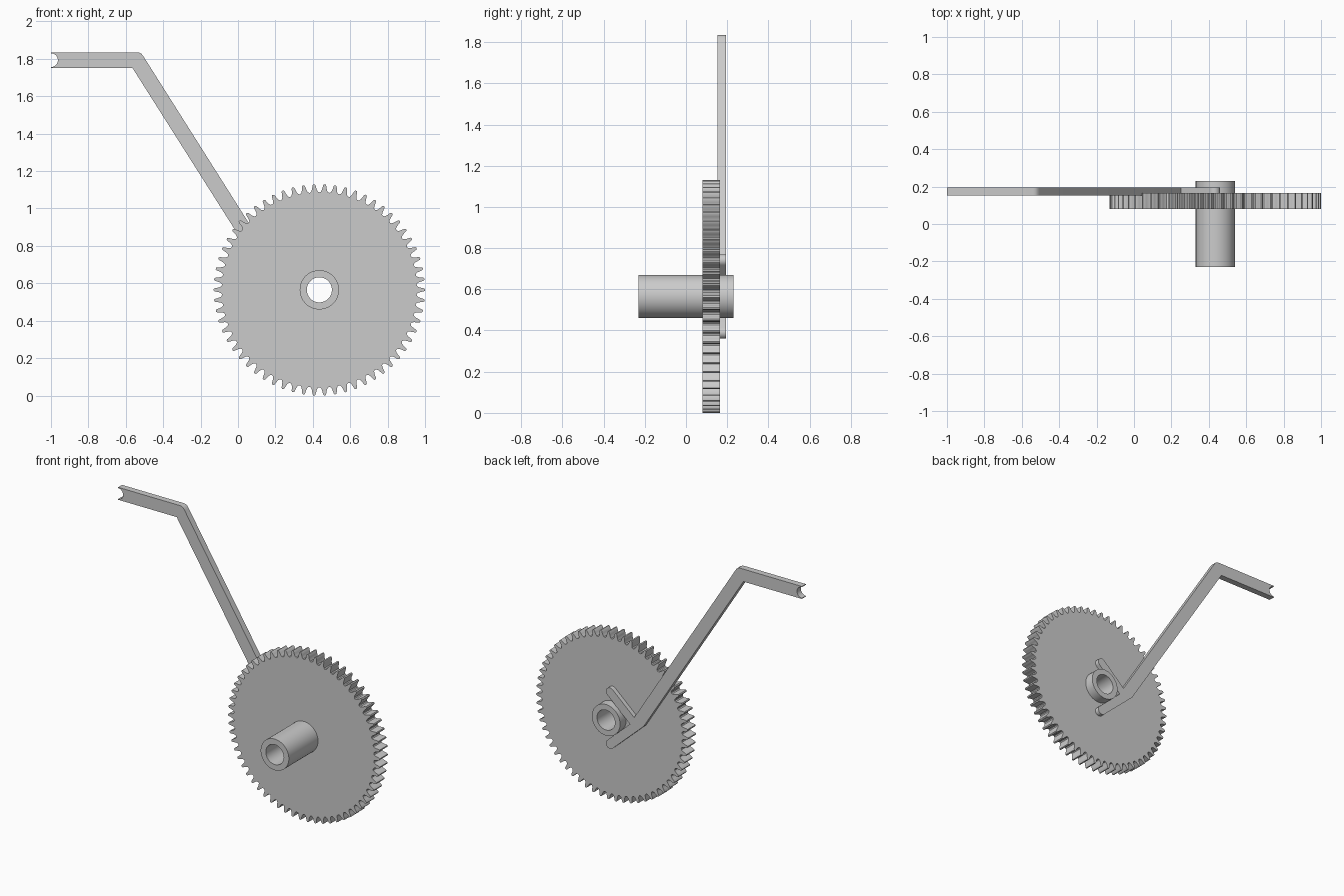
import bpy, bmesh
from math import sin, cos, pi, radians

if "Cube" in bpy.data.objects:
    bpy.data.objects.remove(bpy.data.objects["Cube"])

CX, CZ = 0.435, 0.565      # shared axle of gear, tube and fork


def arc(cx, cz, r, a0, a1, n):
    """Points on an arc, angles in degrees, both ends included."""
    return [(cx + r * cos(radians(a0 + (a1 - a0) * i / n)),
             cz + r * sin(radians(a0 + (a1 - a0) * i / n))) for i in range(n + 1)]


def circle(r, n):
    return arc(CX, CZ, r, 0, 360, n)[:-1]


def plate(name, loops, y0, y1):
    """Fill closed x/z loops (later loops are holes) and extrude from y0 to y1."""
    curve = bpy.data.curves.new(name, 'CURVE')
    curve.dimensions = '2D'
    curve.fill_mode = 'BOTH'
    curve.extrude = (y1 - y0) / 2
    for pts in loops:
        s = curve.splines.new('POLY')
        s.points.add(len(pts) - 1)
        for p, (x, z) in zip(s.points, pts):
            p.co = (x, z, 0, 1)
        s.use_cyclic_u = True
    ob = bpy.data.objects.new(name, curve)
    bpy.context.collection.objects.link(ob)
    ob.location.y = (y0 + y1) / 2
    ob.rotation_euler.x = pi / 2
    bpy.ops.object.select_all(action='DESELECT')
    bpy.context.view_layer.objects.active = ob
    ob.select_set(True)
    bpy.ops.object.convert(target='MESH')
    ob = bpy.context.view_layer.objects.active
    bm = bmesh.new()
    bm.from_mesh(ob.data)
    bmesh.ops.remove_doubles(bm, verts=bm.verts, dist=1e-5)
    bmesh.ops.recalc_face_normals(bm, faces=bm.faces)
    bm.to_mesh(ob.data)
    bm.free()
    bpy.ops.object.shade_smooth_by_angle(angle=radians(30))
    return ob


# Gear wheel: one rounded tooth repeated round the rim
TEETH = 62
half = [(0.07, 0.565), (0.14, 0.560), (0.20, 0.545), (0.26, 0.533), (0.36, 0.524)]
tooth = [(-f, r) for f, r in reversed(half)] + half + [(0.5, 0.521)]
rim = []
for i in range(TEETH):
    for f, r in tooth:
        a = 2 * pi * (i + f) / TEETH
        rim.append((CX + r * cos(a), CZ + r * sin(a)))
plate("gear_wheel", [rim, circle(0.09, 64)], 0.08, 0.166)

# Hollow axle tube
plate("axle_tube", [circle(0.105, 64), circle(0.067, 64)], -0.23, 0.23)

# Cranked lever with a notched end and a fork straddling the axle
lever = arc(-1.0, 1.793, 0.037, 90, -90, 16)                 # end notch
lever += [(-1.0, 1.751), (-0.564, 1.751), (0.180, 0.576)]    # underside
lever += arc(0.43, CZ - 0.175, 0.03, -132, 48, 10)           # lower prong tip
lever += [(0.281, CZ)]                                       # fork crotch
lever += arc(0.43, CZ + 0.175, 0.03, -48, 132, 10)           # upper prong tip
lever += [(0.250, 0.618), (-0.505, 1.812), (-0.515, 1.826),  # top edge and bend
          (-0.527, 1.833), (-0.54, 1.835), (-1.0, 1.835)]
plate("fork_lever", [lever], 0.153, 0.195)
